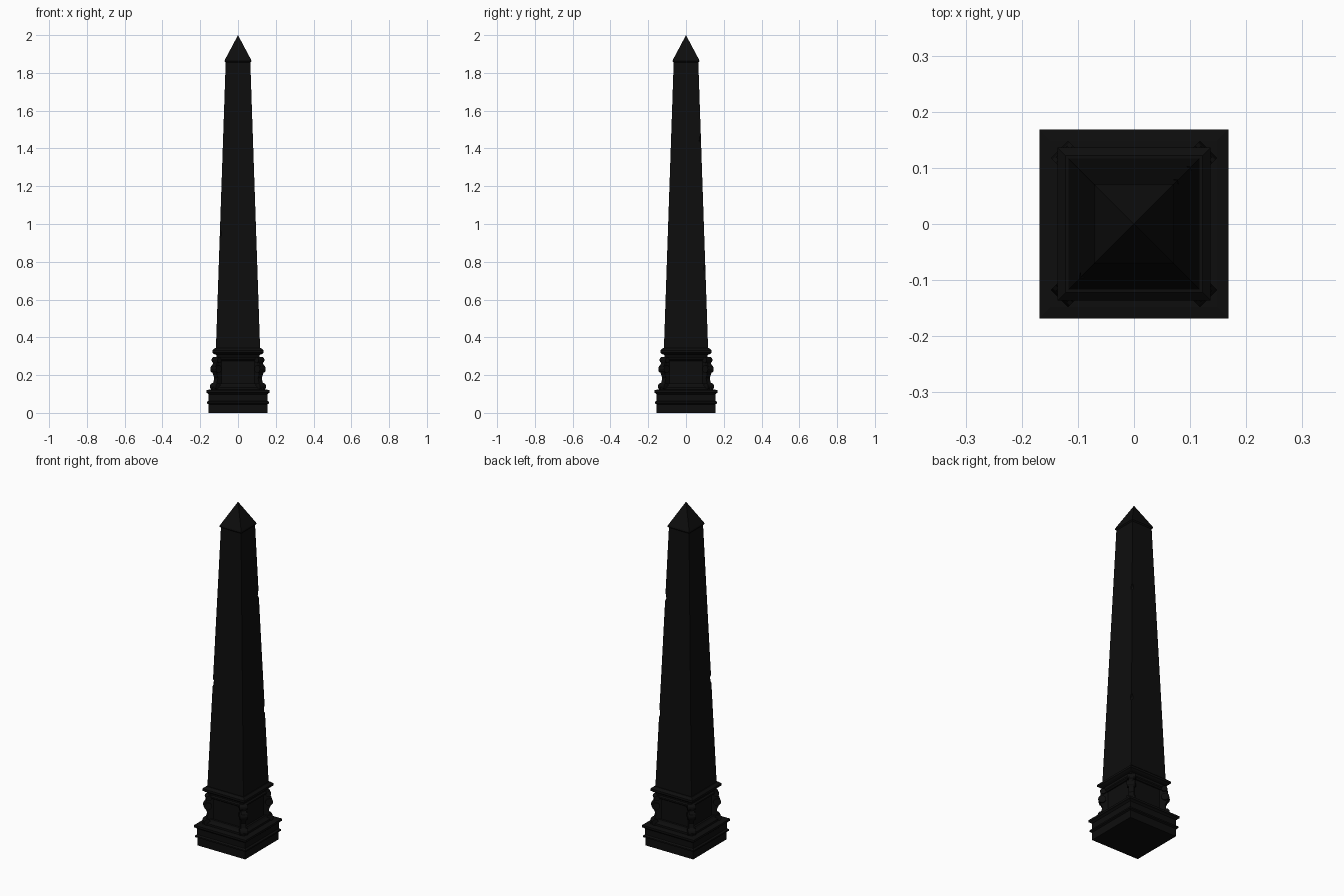
import bpy
import bmesh
import math
from mathutils import Matrix, Vector

cube = bpy.data.objects.get("Cube")
if cube:
    bpy.data.objects.remove(cube, do_unlink=True)

stone = bpy.data.materials.new("black stone")
stone.use_nodes = True
stone.diffuse_color = (0.004, 0.004, 0.004, 1)
stone.node_tree.nodes["Principled BSDF"].inputs["Base Color"].default_value = stone.diffuse_color


def make_object(name, bm):
    bmesh.ops.recalc_face_normals(bm, faces=bm.faces)
    mesh = bpy.data.meshes.new(name)
    bm.to_mesh(mesh)
    bm.free()
    mesh.materials.append(stone)
    obj = bpy.data.objects.new(name, mesh)
    bpy.context.collection.objects.link(obj)
    return obj


def square_tier(name, profile, panel=0):
    """Stack square rings of (half width, height), with optional sunk side panels."""
    bm = bmesh.new()
    rings = []
    for half, z in profile:
        if half == 0:
            rings.append([bm.verts.new((0, 0, z))])
        else:
            rings.append([bm.verts.new((sx * half, sy * half, z))
                          for sx, sy in ((-1, -1), (1, -1), (1, 1), (-1, 1))])
    sides = []
    for low, high in zip(rings, rings[1:]):
        for i in range(4):
            j = (i + 1) % 4
            top = [high[0]] if len(high) == 1 else [high[j], high[i]]
            sides.append(bm.faces.new([low[i], low[j]] + top))
    bm.faces.new(rings[0][::-1])
    if len(rings[-1]) == 4:
        bm.faces.new(rings[-1])
    if panel:
        bmesh.ops.inset_individual(bm, faces=sides, thickness=panel, depth=0)
        bmesh.ops.inset_individual(bm, faces=sides, thickness=0.005, depth=-0.006)
    return make_object(name, bm)


# Stepped plinth with projecting mouldings
square_tier("plinth", [
    (0.155, 0), (0.155, 0.045), (0.165, 0.05), (0.165, 0.058), (0.156, 0.064),
    (0.156, 0.098), (0.162, 0.104), (0.168, 0.108), (0.168, 0.12), (0.148, 0.124)])
square_tier("pedestal_foot", [
    (0.136, 0.12), (0.136, 0.135), (0.124, 0.145), (0.118, 0.155)])

# Pedestal block with sunk panels
square_tier("pedestal", [(0.112, 0.15), (0.112, 0.28)], panel=0.02)
square_tier("pedestal_cornice", [
    (0.112, 0.275), (0.121, 0.282), (0.121, 0.29), (0.113, 0.295), (0.115, 0.307),
    (0.127, 0.312), (0.136, 0.319), (0.136, 0.331), (0.129, 0.337), (0.122, 0.343)])

# Tapering shaft and pyramid cap
shaft = square_tier("shaft", [(0.117, 0.34), (0.065, 1.862)])
square_tier("pyramid_cap", [(0.065, 1.855), (0.071, 1.862), (0.069, 1.87), (0, 2)])

# Worn chips in two opposite shaft edges
bm = bmesh.new()
for sign, z in ((1, 0.77), (1, 1.45), (-1, 0.95)):
    half = 0.117 - 0.052 * (z - 0.34) / 1.522 + 0.004
    bmesh.ops.create_icosphere(
        bm, subdivisions=1, radius=0.016,
        matrix=Matrix.Translation((sign * half, sign * half, z)) @ Matrix.Diagonal((1, 1, 1.8, 1)))
chips = make_object("chip_cutter", bm)
chips.hide_render = True
chips.hide_set(True)
cut = shaft.modifiers.new("chips", 'BOOLEAN')
cut.operation = 'DIFFERENCE'
cut.object = chips

# Scrolled corner brackets: outline is (distance along diagonal, height)
outline = [(0.13, 0.125), (0.186, 0.125), (0.184, 0.148), (0.17, 0.163), (0.164, 0.185),
           (0.174, 0.207), (0.183, 0.225), (0.182, 0.247), (0.172, 0.264), (0.174, 0.285),
           (0.162, 0.296), (0.13, 0.296)]
lobes = [(0.175, 0.14, 0.018), (0.17, 0.232, 0.021), (0.165, 0.28, 0.016)]
for index, name in enumerate(("back_left", "back_right", "front_right", "front_left")):
    turn = Matrix.Rotation(math.pi / 4 + index * math.pi / 2, 4, 'Z')
    bm = bmesh.new()
    face = bm.faces.new([bm.verts.new((d, -0.014, z)) for d, z in outline])
    extruded = bmesh.ops.extrude_face_region(bm, geom=[face])["geom"]
    bmesh.ops.translate(bm, vec=Vector((0, 0.028, 0)),
                        verts=[v for v in extruded if isinstance(v, bmesh.types.BMVert)])
    # Rolled scrolls lying across the bracket
    for d, z, radius in lobes:
        bmesh.ops.create_cone(
            bm, cap_ends=True, segments=12, radius1=radius, radius2=radius, depth=0.044,
            matrix=Matrix.Translation((d - 0.005, 0, z)) @ Matrix.Rotation(math.pi / 2, 4, 'X'))
    bmesh.ops.transform(bm, matrix=turn, verts=bm.verts)
    make_object("corner_bracket_" + name, bm)
